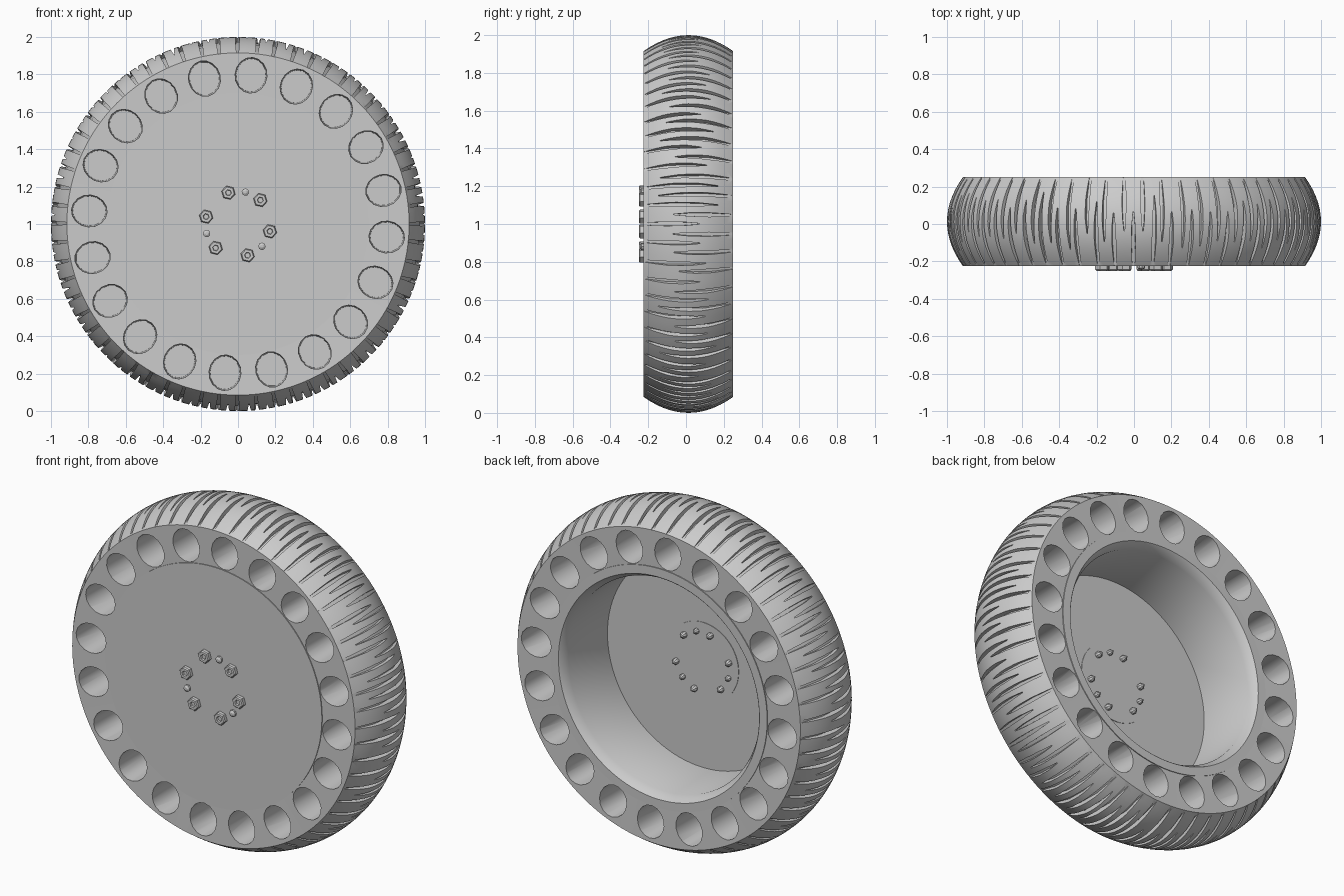
import bpy, bmesh, random
from math import sin, cos, pi, radians

random.seed(4)
if "Cube" in bpy.data.objects:
    bpy.data.objects.remove(bpy.data.objects["Cube"], do_unlink=True)

FRONT, BACK, MID = -0.225, 0.25, 0.0125
HALF = (BACK - FRONT) / 2

grey = bpy.data.materials.new("plain grey")
grey.use_nodes = True
grey.diffuse_color = (0.6, 0.6, 0.6, 1)
grey.node_tree.nodes["Principled BSDF"].inputs["Base Color"].default_value = (0.6, 0.6, 0.6, 1)


def polar(angle, r, y):
    """Point around the axle; the angle runs clockwise from the top."""
    return (r * sin(angle), y, 1 + r * cos(angle))


def finish(name, bm, smooth=True):
    bmesh.ops.recalc_face_normals(bm, faces=bm.faces)
    mesh = bpy.data.meshes.new(name)
    bm.to_mesh(mesh)
    bm.free()
    mesh.materials.append(grey)
    obj = bpy.data.objects.new(name, mesh)
    bpy.context.collection.objects.link(obj)
    if smooth:
        shade(obj)
    return obj


def shade(obj):
    bpy.ops.object.select_all(action="DESELECT")
    obj.select_set(True)
    bpy.context.view_layer.objects.active = obj
    bpy.ops.object.shade_smooth_by_angle(angle=radians(30))


def loft(bm, rings, closed=False):
    """Skin a list of equal point rings; cap both ends or join them."""
    rows = [[bm.verts.new(p) for p in ring] for ring in rings]
    n = len(rows[0])
    for a, b in zip(rows, rows[1:] + (rows[:1] if closed else [])):
        for i in range(n):
            j = (i + 1) % n
            bm.faces.new((a[i], a[j], b[j], b[i]))
    if not closed:
        bm.faces.new(rows[0])
        bm.faces.new(rows[-1])


def lathe(bm, profile, sides, angle=0, offset=0, closed=False):
    """Turn (radius, y) points about an axis parallel to the axle."""
    cx, _, cz = polar(angle, offset, 0)
    turns = [angle + 2 * pi * i / sides for i in range(sides)]
    loft(bm, [[(cx + r * sin(t), y, cz + r * cos(t)) for t in turns] for r, y in profile], closed)


def crown(y):
    return 0.915 + 0.085 * max(0, 1 - ((y - MID) / HALF) ** 2)


# Tyre body with a rounded crown, its sidewalls just below the rim edge
bm = bmesh.new()
steps = 14
outer = [FRONT + 2 * HALF * i / steps for i in range(steps + 1)]
lathe(bm, [(0.69, FRONT + 0.005)] + [(crown(y), y) for y in outer] + [(0.69, BACK - 0.005)],
      144, closed=True)
tyre = finish("tyre", bm, smooth=False)

# Cutters: oval pockets, staggered between the two sidewalls
bm = bmesh.new()
for k in range(20):
    for start, y0, y1 in ((5, FRONT - 0.05, MID - 0.015), (14, BACK + 0.05, MID + 0.015)):
        a = radians(start + 18 * k)
        rings = []
        for y, size in ((y0, 1.01), (y1, 0.93)):
            ring = []
            for i in range(16):
                t = 2 * pi * i / 16
                u, r = size * 0.086 * cos(t), 0.798 + size * 0.096 * sin(t)
                ring.append((r * sin(a) + u * cos(a), y, 1 + r * cos(a) - u * sin(a)))
            rings.append(ring)
        loft(bm, rings)

# Cutters: tapering tread grooves, alternating from either shoulder
COUNT = 60
for k in range(2 * COUNT):
    side = 1 if k % 2 else -1
    a = pi * (k + random.uniform(-0.1, 0.1)) / COUNT
    reach = random.uniform(0.28, 0.4)
    skew = random.uniform(-0.004, 0.004)
    rings = []
    for f, w, d in ((-0.15, 0.006, 0.012), (0.15, 0.010, 0.018), (0.4, 0.013, 0.026),
                    (0.75, 0.010, 0.027), (1, 0.002, 0.022)):
        y = MID + side * (HALF - f * reach)
        low, c = crown(y) - d, a + skew * f
        rings.append([polar(c - w, 1.05, y), polar(c + w, 1.05, y),
                      polar(c + w * 0.8, low, y), polar(c - w * 0.8, low, y)])
    loft(bm, rings)
cutter = finish("tyre_cutter", bm, smooth=False)
cutter.hide_render = True

cut = tyre.modifiers.new("pockets and grooves", "BOOLEAN")
cut.operation = "DIFFERENCE"
cut.solver = "EXACT"
cut.object = cutter
bpy.context.view_layer.objects.active = tyre
bpy.ops.object.modifier_apply(modifier=cut.name)
bpy.data.objects.remove(cutter, do_unlink=True)
shade(tyre)

# Rim: flat front disc with a deep drum open at the back
bm = bmesh.new()
FLOOR = -0.16
lathe(bm, [(0.1, FRONT), (0.70, FRONT), (0.70, BACK), (0.65, BACK), (0.645, 0.245),
           (0.62, 0.2), (0.62, FLOOR), (0.1, FLOOR)], 96)
finish("rim", bm)

# Mounting pad inside the drum
bm = bmesh.new()
lathe(bm, [(0.23, FLOOR - 0.01), (0.23, FLOOR + 0.003)], 64)
finish("mounting_pad", bm)

# Hex nuts with a sunken centre, and pointed stud ends at the back
for k in range(6):
    a = radians(-17 + 60 * k)
    bm = bmesh.new()
    lathe(bm, [(0.038, FRONT + 0.01), (0.038, -0.244), (0.032, -0.25), (0.017, -0.25),
               (0.014, -0.24)], 6, a, 0.175)
    finish(f"wheel_nut_{k + 1}", bm, smooth=False)
    bm = bmesh.new()
    lathe(bm, [(0.018, FLOOR - 0.01), (0.018, FLOOR + 0.02), (0.004, FLOOR + 0.04)], 8, a, 0.175)
    finish(f"stud_end_{k + 1}", bm, smooth=False)

# Three small locating screws
for k in range(3):
    a = radians(13 + 120 * k)
    bm = bmesh.new()
    lathe(bm, [(0.02, FRONT + 0.01), (0.02, -0.236), (0.008, -0.243)], 8, a, 0.175)
    lathe(bm, [(0.016, FLOOR - 0.01), (0.016, FLOOR + 0.015), (0.004, FLOOR + 0.035)], 8, a, 0.175)
    finish(f"locating_screw_{k + 1}", bm, smooth=False)
